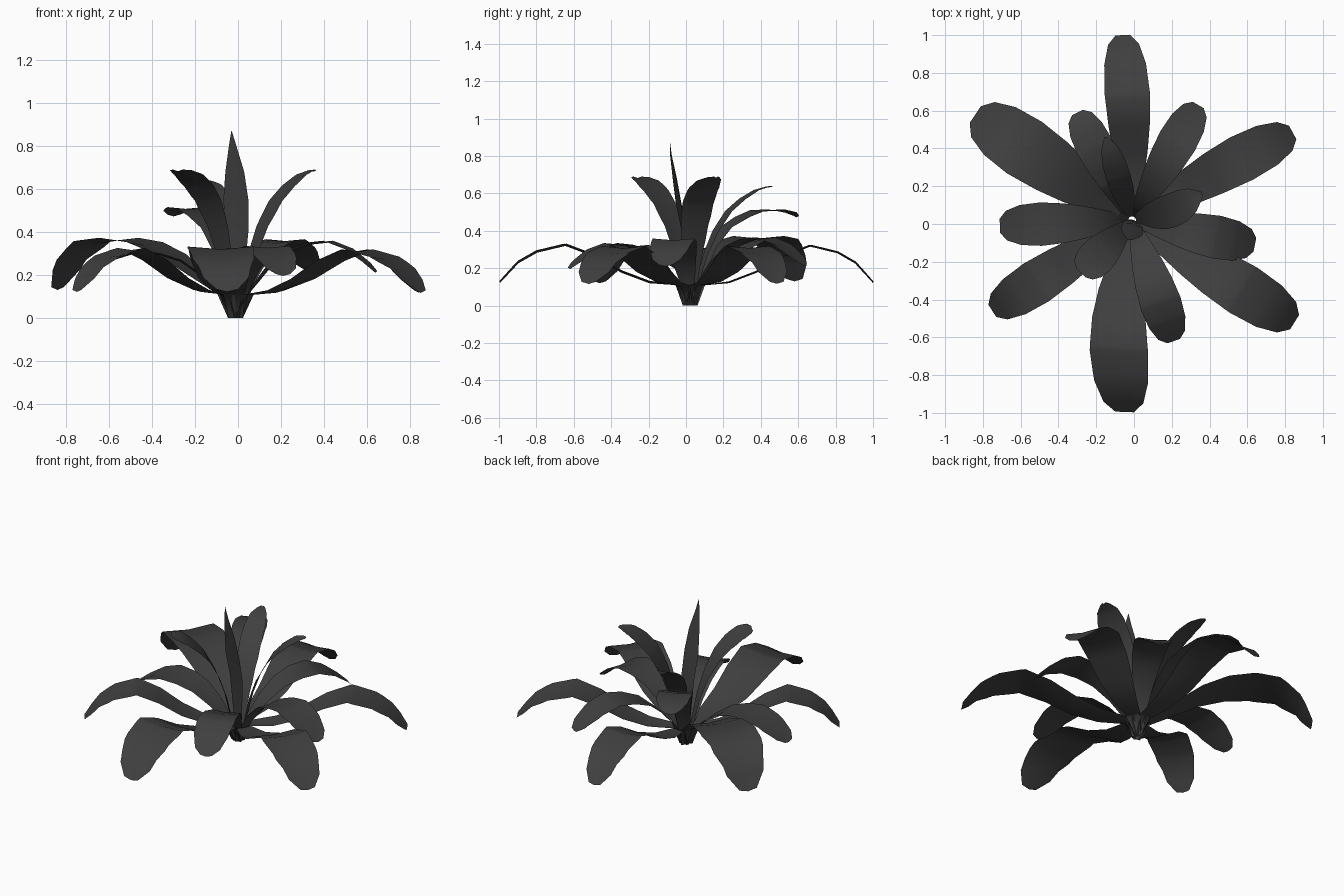
import bpy
import math
from mathutils import Vector

cube = bpy.data.objects.get("Cube")
if cube:
    bpy.data.objects.remove(cube)

leaf_mat = bpy.data.materials.new("dark_grey_leaf")
leaf_mat.use_nodes = True
leaf_mat.diffuse_color = (0.05, 0.05, 0.05, 1)
leaf_mat.node_tree.nodes["Principled BSDF"].inputs["Base Color"].default_value = (0.05, 0.05, 0.05, 1)

CENTRE = Vector((-0.01, 0.02, 0))
RING = 0.02   # radius on which the leaf bases stand

# Side profiles: (share of the reach, height)
ARCHED = [(0, 0), (.05, .11), (.2, .13), (.35, .185), (.5, .27),
          (.65, .325), (.8, .29), (.9, .235), (1, .13)]
BROAD = [(0, 0), (.05, .11), (.2, .2), (.35, .29), (.5, .345),
         (.65, .365), (.8, .35), (.92, .265), (1, .14)]
MIDDLE = [(0, 0), (.07, .12), (.2, .22), (.35, .3), (.5, .335),
          (.65, .345), (.8, .31), (.93, .25), (1, .21)]
RISING = [(0, 0), (.06, .2), (.15, .42), (.28, .62), (.45, .79),
          (.62, .89), (.8, .965), (.94, .995), (1, 1)]
DROOPING = [(0, 0), (.06, .24), (.18, .62), (.32, .84), (.48, .95),
            (.63, 1.02), (.8, 1.03), (.94, 1), (1, .96)]

# Leaf outlines: (share of the reach, share of the full width)
BLADE = [(0, .22), (.06, .34), (.2, .55), (.35, .76), (.5, .91),
         (.68, 1), (.84, .92), (.95, .68), (1, .32)]
POINTED = [(0, .25), (.06, .4), (.2, .75), (.35, .95), (.5, 1),
           (.68, .95), (.84, .72), (.95, .35), (1, .12)]


def lookup(table, t):
    for (a, va), (b, vb) in zip(table, table[1:]):
        if t <= b:
            return va + (vb - va) * (t - a) / (b - a)
    return table[-1][1]


def strip(name, rows):
    """Skin rows of three points (edge, rib, edge) into a thin blade."""
    verts = [p for row in rows for p in row]
    faces = []
    for i in range(len(rows) - 1):
        for j in range(2):
            a = 3 * i + j
            faces.append((a, a + 1, a + 4, a + 3))
    mesh = bpy.data.meshes.new(name)
    mesh.from_pydata(verts, [], faces)
    mesh.materials.append(leaf_mat)
    mesh.shade_smooth()
    obj = bpy.data.objects.new(name, mesh)
    bpy.context.collection.objects.link(obj)


def leaf(name, tip_x, tip_y, width, profile, scale=1, outline=BLADE, bend=0):
    tip = Vector((tip_x, tip_y, 0))
    out = (tip - CENTRE).normalized()
    side = Vector((-out.y, out.x, 0))
    start = CENTRE + out * RING
    rows = []
    for t in sorted({t for t, v in profile + outline}):
        mid = start.lerp(tip, t) + side * bend * math.sin(math.pi * t)
        mid.z = lookup(profile, t) * scale
        half = side * width * lookup(outline, t) / 2
        rib = mid - Vector((0, 0, 0.04 * width * min(1, 5 * t)))
        rows.append((mid - half, rib, mid + half))
    strip(name, rows)


# Long outer leaves
leaf("back_long_leaf", -.06, 1.0, .24, ARCHED, bend=-.01)
leaf("front_long_leaf", -.05, -.995, .31, ARCHED, 1.02, bend=-.05)
leaf("back_right_broad_leaf", -.84, .58, .33, BROAD, 1.02)
leaf("back_left_long_leaf", .84, .485, .255, ARCHED, .98, bend=.01)
leaf("front_left_long_leaf", .85, -.52, .28, ARCHED, .98)
leaf("front_right_long_leaf", -.75, -.46, .24, ARCHED)

# Shorter middle leaves
leaf("right_middle_leaf", -.71, -.01, .23, MIDDLE, .9)
leaf("left_middle_leaf", .64, -.11, .23, MIDDLE, 1.04)
leaf("back_left_middle_leaf", .34, .63, .21, MIDDLE, 1.06)
leaf("front_left_middle_leaf", .21, -.62, .22, MIDDLE, .97)

# Upright inner leaves
leaf("back_right_inner_leaf", -.30, .59, .20, DROOPING, .5)
leaf("left_inner_leaf", .36, .16, .18, RISING, .69, POINTED, -.025)
leaf("front_right_inner_leaf", -.28, -.26, .20, RISING, .69)
leaf("back_inner_leaf", -.15, .46, .13, RISING, .64, POINTED)

# Pointed central spike, turned a little: (x, y, z, half width)
SPIKE = [(-.01, .02, 0, .02), (-.01, .01, .2, .04), (-.005, -.01, .4, .055),
         (-.01, -.04, .55, .06), (-.015, -.06, .68, .045),
         (-.025, -.08, .8, .018), (-.03, -.085, .87, .001)]
turn = Vector((math.cos(.25), -math.sin(.25), 0))
strip("central_spike", [
    (Vector((x, y, z)) - turn * w, Vector((x, y + .2 * w, z)), Vector((x, y, z)) + turn * w)
    for x, y, z, w in SPIKE])
